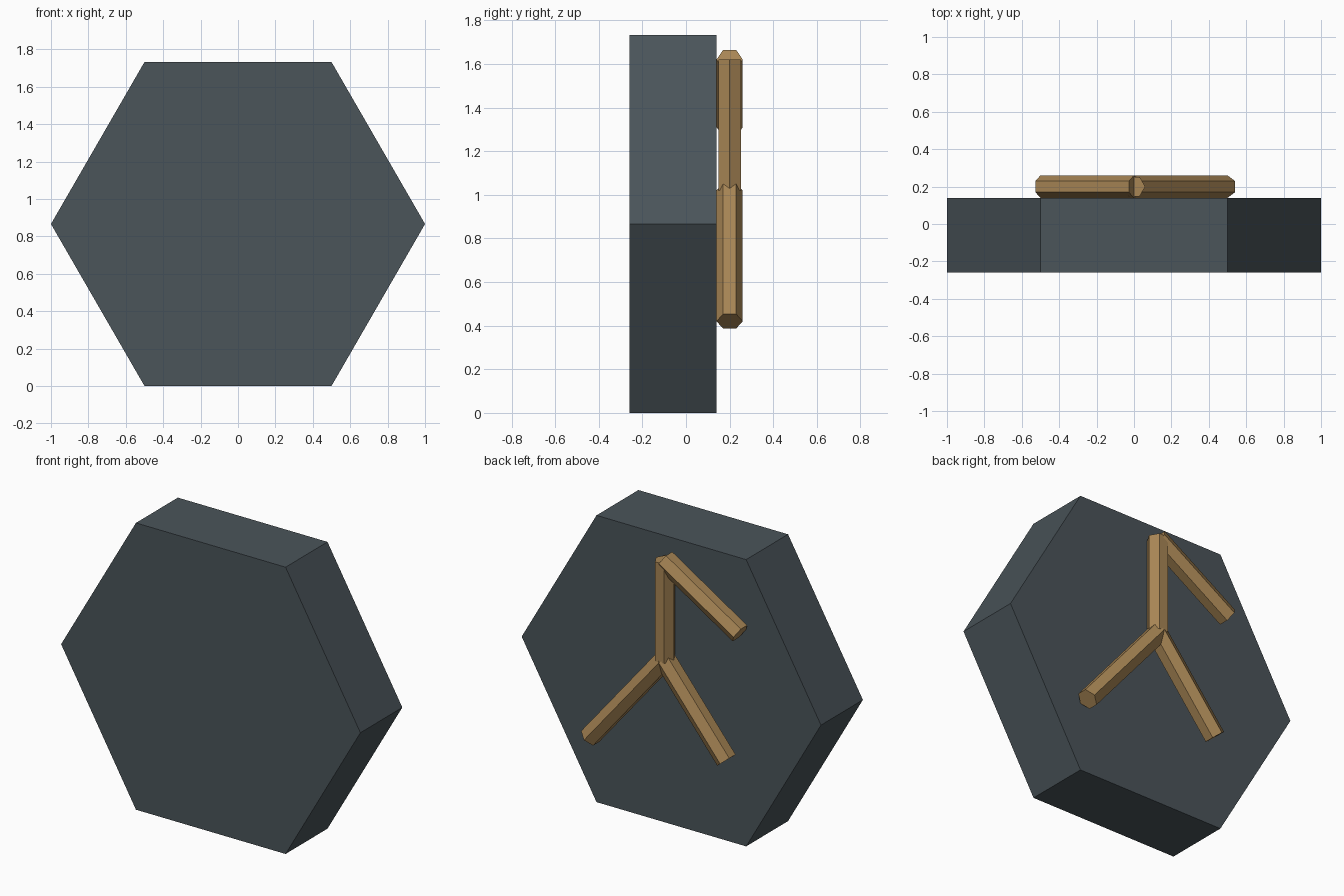
import bpy
from math import atan2, hypot, pi, sqrt

cube = bpy.data.objects.get("Cube")
if cube:
    bpy.data.objects.remove(cube, do_unlink=True)


def make_material(name, rgb):
    mat = bpy.data.materials.new(name)
    mat.use_nodes = True
    mat.diffuse_color = (*rgb, 1)
    mat.node_tree.nodes["Principled BSDF"].inputs["Base Color"].default_value = (*rgb, 1)
    return mat


def hex_prism(name, mat, radius, depth, location, rotation):
    bpy.ops.mesh.primitive_cylinder_add(vertices=6, radius=radius, depth=depth,
                                        location=location, rotation=rotation)
    obj = bpy.context.object
    obj.name = name
    obj.data.materials.append(mat)
    return obj


slate = make_material("dark slate", (0.069, 0.089, 0.102))
wood = make_material("light wood", (0.392, 0.238, 0.091))

# Thick hexagonal tile standing on a flat edge
hex_prism("hexagon_tile", slate, 1, 0.4, (0, -0.06, sqrt(3) / 2), (pi / 2, pi / 6, 0))


# Wooden bars on the back, each running between two (x, z) points
def bar(name, start, end, twist=0):
    dx, dz = end[0] - start[0], end[1] - start[1]
    middle = ((start[0] + end[0]) / 2, 0.2, (start[1] + end[1]) / 2)
    hex_prism(name, wood, 0.06, hypot(dx, dz), middle, (0, atan2(dx, dz), twist))


hub, top = (0, 1.02), (0, 1.62)
bar("upright_bar", hub, top, twist=pi / 6)
bar("upper_arm_bar", top, (-0.5, 1.31))
bar("left_leg_bar", hub, (0.5, 0.42))
bar("right_leg_bar", hub, (-0.41, 0.52))
